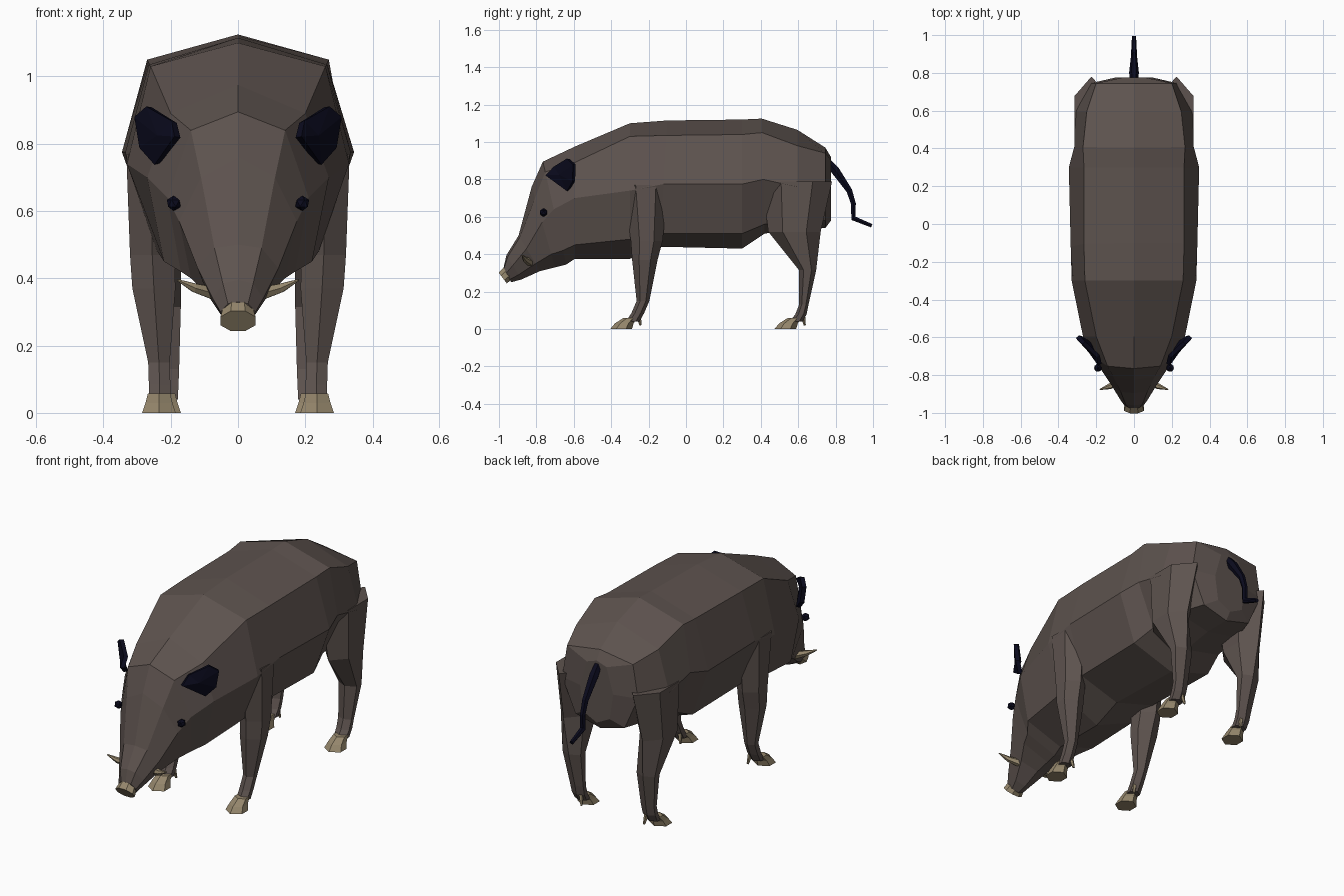
import bpy, bmesh, math
from mathutils import Vector

if "Cube" in bpy.data.objects:
    bpy.data.objects.remove(bpy.data.objects["Cube"])


def material(name, rgb):
    m = bpy.data.materials.new(name)
    m.diffuse_color = (*rgb, 1)
    m.use_nodes = True
    m.node_tree.nodes["Principled BSDF"].inputs["Base Color"].default_value = m.diffuse_color
    return m


HIDE = material("brown hide", (0.11, 0.086, 0.077))
DARK = material("dark navy", (0.003, 0.003, 0.012))
HORN = material("tan horn", (0.30, 0.24, 0.15))


def finish(name, bm, mat, mirror=False):
    bmesh.ops.recalc_face_normals(bm, faces=bm.faces[:])
    me = bpy.data.meshes.new(name)
    bm.to_mesh(me)
    bm.free()
    me.materials.append(mat)
    ob = bpy.data.objects.new(name, me)
    bpy.context.collection.objects.link(ob)
    if mirror:
        mod = ob.modifiers.new("mirror", 'MIRROR')
        mod.use_mirror_merge = False
    return ob


def loft(name, rings, mat, mirror=False):
    """Skin a list of equal-length point rings and cap both ends."""
    bm = bmesh.new()
    vs = [[bm.verts.new(p) for p in r] for r in rings]
    n = len(vs[0])
    for a, b in zip(vs, vs[1:]):
        for i in range(n):
            j = (i + 1) % n
            bm.faces.new((a[i], a[j], b[j], b[i]))
    bm.faces.new(vs[0])
    bm.faces.new(vs[-1])
    return finish(name, bm, mat, mirror)


def tube(name, path, radii, sides, mat, mirror=False):
    """Tapered tube along a path."""
    pts = [Vector(p) for p in path]
    rings = []
    for i, p in enumerate(pts):
        d = (pts[min(i + 1, len(pts) - 1)] - pts[max(i - 1, 0)]).normalized()
        side = Vector((1, 0, 0)) if abs(d.x) < 0.5 else Vector((0, 1, 0))
        u = (side - d * side.dot(d)).normalized()
        v = d.cross(u)
        rings.append([p + radii[i] * (u * math.cos(a) + v * math.sin(a))
                      for a in (2 * math.pi * k / sides for k in range(sides))])
    return loft(name, rings, mat, mirror)


# Body and head: y top, y bottom, z of five profile points, half widths of three
SECTIONS = [
    (-.975, -.935, .33, .325, .30, .265, .25, .03, .052, .035),
    (-.96, -.88, .395, .385, .34, .29, .265, .045, .075, .05),
    (-.895, -.78, .50, .49, .43, .35, .31, .07, .12, .09),
    (-.825, -.70, .76, .70, .57, .40, .33, .11, .175, .14),
    (-.765, -.64, .895, .84, .64, .42, .345, .14, .21, .17),
    (-.595, -.595, .975, .89, .70, .45, .375, .20, .27, .22),
    (-.30, -.30, 1.10, 1.03, .74, .48, .375, .26, .33, .24),
    (-.10, -.14, 1.115, 1.035, .775, .51, .44, .265, .335, .24),
    (.30, .30, 1.12, 1.04, .775, .51, .43, .265, .345, .25),
    (.405, .42, 1.125, 1.05, .80, .56, .51, .27, .315, .22),
    (.595, .595, 1.065, .98, .76, .58, .54, .25, .315, .20),
    (.745, .745, .97, .94, .76, .58, .54, .20, .23, .15),
    (.775, .775, .92, .90, .76, .62, .58, .06, .10, .08),
]
rings = []
for yt, yb, zt, zs, zm, zl, zb, xs, xm, xl in SECTIONS:
    half = [(0, zt), (xs, zs), (xm, zm), (xl, zl), (0, zb)]
    outline = half + [(-x, z) for x, z in half[3:0:-1]]
    rings.append([(x, yt + (yb - yt) * (zt - z) / (zt - zb), z) for x, z in outline])
loft("body", rings, HIDE)

# Snout disc, tilted down
rings = []
for cy, cz, r in ((-.945, .305, .046), (-.98, .273, .057)):
    rings.append([(r * math.cos(a), cy + .04 * .6 * math.sin(a) * -1, cz + .04 * .8 * math.sin(a))
                  for a in (math.pi / 8 + k * math.pi / 4 for k in range(8))])
loft("snout", rings, HORN)

# Legs, hooves and dewclaws: z, y centre, half depth, x centre, half width
HEX = [(1, .45), (1, -.45), (0, -1), (-1, -.45), (-1, .45), (0, 1)]


def limb(name, rows, mat):
    loft(name, [[(x + hx * u, y + hy * v, z) for u, v in HEX]
                for z, y, hy, x, hx in rows], mat, True)


limb("front_legs", [(.77, -.215, .12, .26, .072), (.47, -.21, .085, .255, .066),
                    (.37, -.22, .068, .25, .064), (.15, -.23, .034, .235, .032),
                    (.085, -.258, .034, .233, .032), (.04, -.285, .036, .233, .032)], HIDE)
limb("hind_legs", [(.79, .593, .188, .225, .09), (.52, .58, .14, .24, .07),
                   (.315, .65, .046, .225, .055), (.13, .63, .025, .215, .04),
                   (.08, .615, .03, .215, .038), (.04, .59, .034, .215, .036)], HIDE)
for name, y, x in (("front", -.29, .235), ("hind", .588, .22)):
    limb(name + "_hooves", [(.058, y - .01, .036, x, .033), (.03, y - .04, .05, x, .04),
                            (0, y - .057, .058, x, .05)], HORN)
    tube(name + "_dewclaws", [(x - .02, y + .035, .08), (x - .03, y + .047, .02)],
         [.014, .006], 5, HORN, True)

# Ears: thin bent plates
bm = bmesh.new()
outline = [(.18, -.745, .82), (.19, -.70, .865), (.265, -.63, .91), (.30, -.597, .88),
           (.285, -.60, .79), (.24, -.63, .74)]
rim = [bm.verts.new(p) for p in outline]
mid = bm.verts.new((.232, -.672, .825))
for i in range(6):
    bm.faces.new((rim[i], rim[(i + 1) % 6], mid))
ears = finish("ears", bm, DARK, True)
solid = ears.modifiers.new("thickness", 'SOLIDIFY')
solid.thickness = .022
solid.offset = 0

# Eyes
bm = bmesh.new()
bmesh.ops.create_icosphere(bm, subdivisions=1, radius=.023)
bmesh.ops.translate(bm, verts=bm.verts, vec=(.191, -.762, .623))
finish("eyes", bm, DARK, True)

# Tusks
tube("tusks", [(.07, -.83, .355), (.13, -.86, .372), (.18, -.876, .395)],
     [.022, .015, .003], 6, HORN, True)

# Tail
tube("tail", [(0, .755, .90), (0, .80, .845), (0, .873, .74), (0, .895, .67),
              (0, .895, .592), (0, .993, .552)],
     [.02, .026, .018, .015, .016, .011], 6, DARK)
